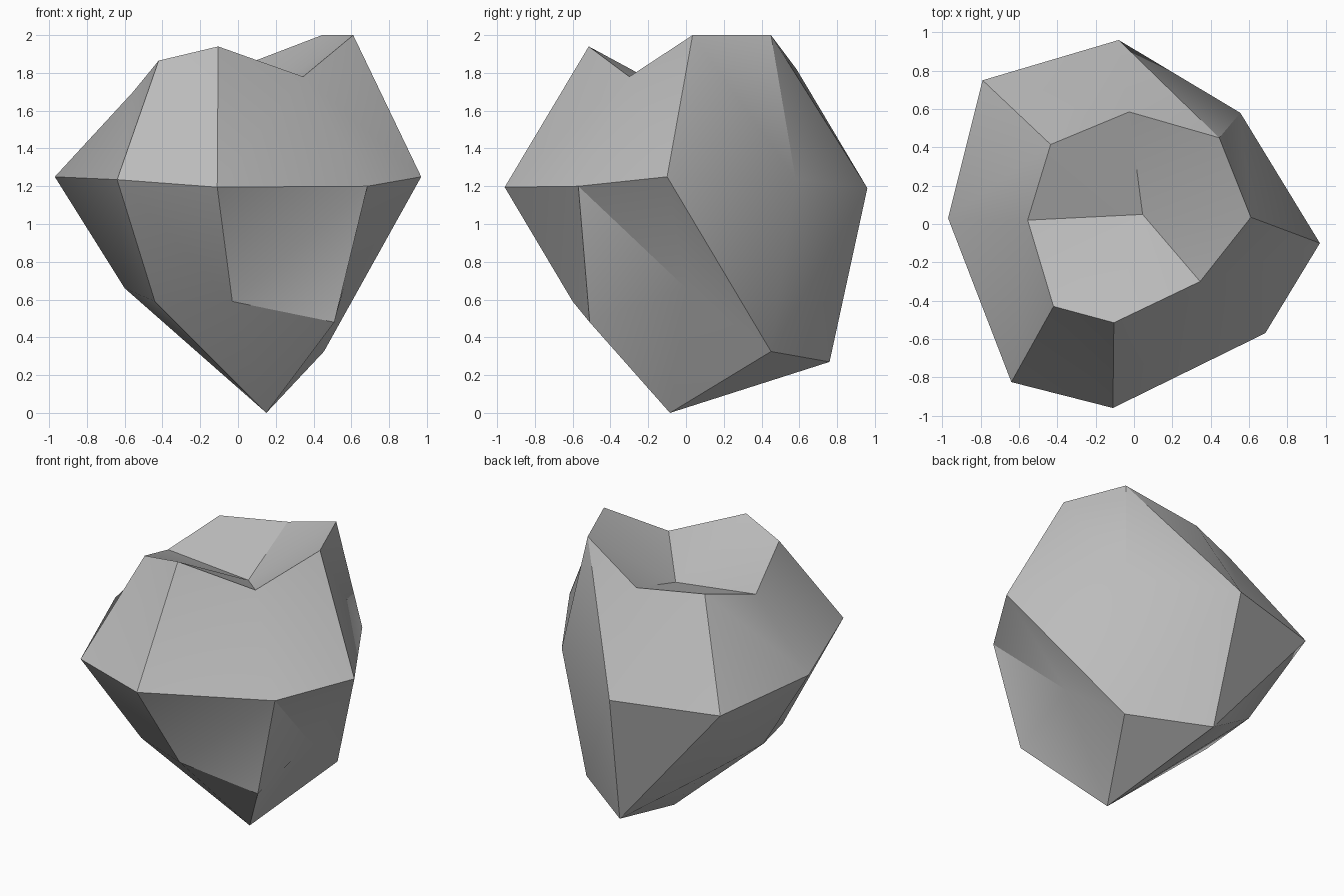
import bpy
import bmesh
import math

cube = bpy.data.objects.get("Cube")
if cube:
    bpy.data.objects.remove(cube, do_unlink=True)

# Stone colour
stone = bpy.data.materials.new("stone grey")
stone.use_nodes = True
grey = (0.5, 0.5, 0.5, 1)
stone.diffuse_color = grey
stone.node_tree.nodes["Principled BSDF"].inputs["Base Color"].default_value = grey

# Eight-sided rings, running from the left side round past the back
upper_ring = [(.61, .035, 2), (.445, .45, 2), (-.025, .585, 1.82), (-.435, .415, 1.82),
              (-.555, .02, 1.7), (-.42, -.43, 1.865), (-.105, -.515, 1.94), (.345, -.3, 1.78)]
middle_ring = [(.97, -.1, 1.25), (.555, .58, 1.24), (-.08, .96, 1.19), (-.79, .75, 1.19),
               (-.97, .03, 1.25), (-.64, -.825, 1.235), (-.11, -.96, 1.195), (.685, -.57, 1.2)]
lower_ring = [(.56, 0, .66), (.455, .45, .325), (-.02, .76, .27), (-.49, .545, .6),
              (-.6, 0, .66), (-.44, -.44, .59), (-.03, -.6, .59), (.51, -.51, .48)]
hollow_centre = (.045, .05, 1.635)
bottom_tip = (.15, -.085, 0)

# Slant of the crease in each panel: "/" rises with the ring, "\" falls
UPPER_CREASES = "\\\\/\\\\\\/\\".replace(" ", "")
LOWER_CREASES = "\\//\\/\\/\\"


def add_band(bm, low, high, creases):
    """Join two rings with creased panels."""
    count = len(low)
    for i, crease in enumerate(creases):
        j = (i + 1) % count
        if crease == "/":
            bm.faces.new((low[i], low[j], high[j]))
            bm.faces.new((low[i], high[j], high[i]))
        else:
            bm.faces.new((low[i], low[j], high[i]))
            bm.faces.new((low[j], high[j], high[i]))


def add_fan(bm, ring, tip):
    """Close a ring with triangles meeting at one point."""
    for i, corner in enumerate(ring):
        bm.faces.new((corner, ring[(i + 1) % len(ring)], tip))


# Faceted rock with a hollow top
bm = bmesh.new()
upper, middle, lower = ([bm.verts.new(p) for p in ring]
                        for ring in (upper_ring, middle_ring, lower_ring))
add_band(bm, middle, upper, UPPER_CREASES)
add_band(bm, lower, middle, LOWER_CREASES)
add_fan(bm, upper, bm.verts.new(hollow_centre))
add_fan(bm, lower, bm.verts.new(bottom_tip))
bmesh.ops.recalc_face_normals(bm, faces=bm.faces)

mesh = bpy.data.meshes.new("rock")
bm.to_mesh(mesh)
bm.free()
mesh.materials.append(stone)
rock = bpy.data.objects.new("rock", mesh)
bpy.context.collection.objects.link(rock)

# Soft shading over shallow creases, crisp main edges
bpy.ops.object.select_all(action="DESELECT")
rock.select_set(True)
bpy.context.view_layer.objects.active = rock
bpy.ops.object.shade_smooth_by_angle(angle=math.radians(30))
